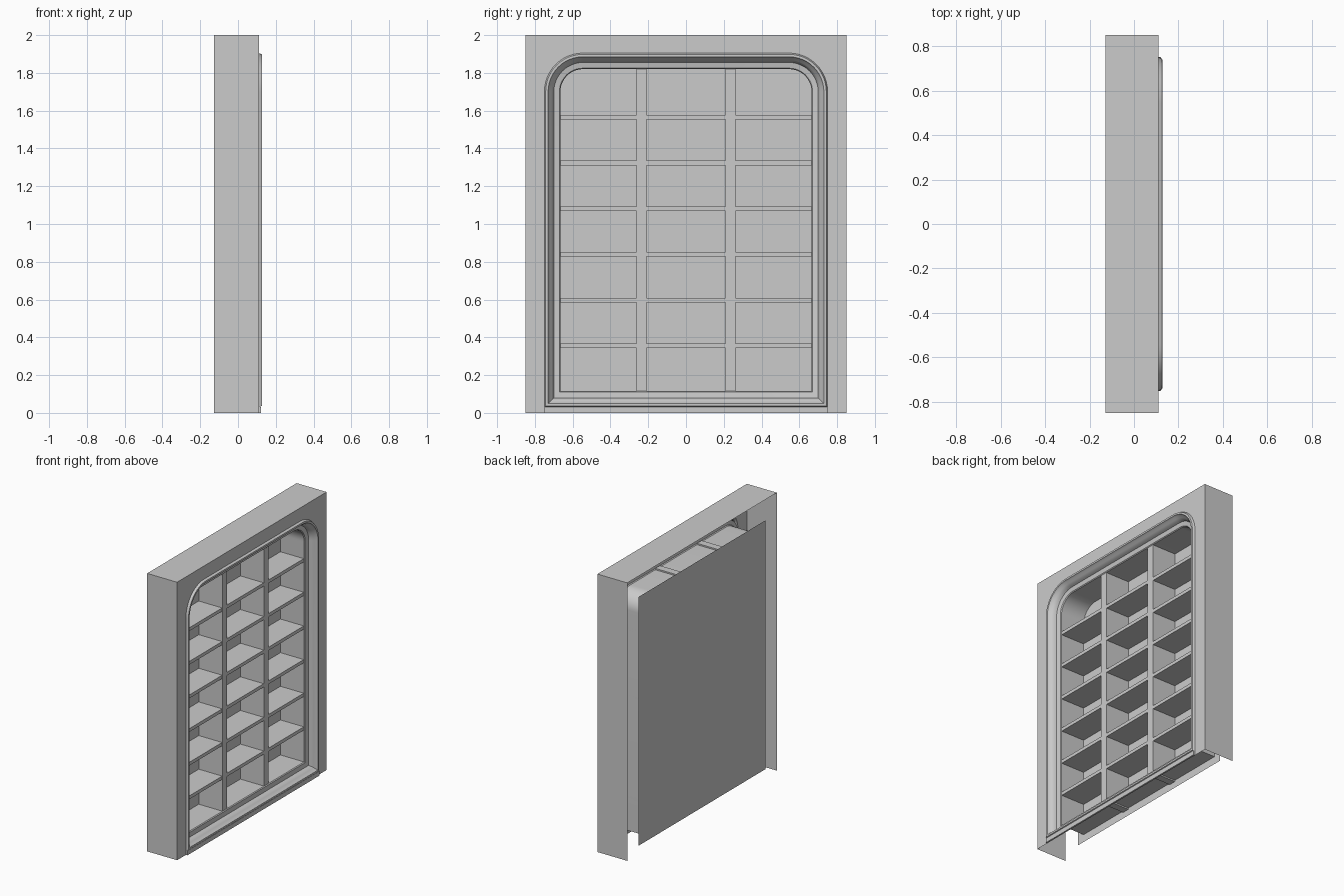
import bpy, math

if "Cube" in bpy.data.objects:
    bpy.data.objects.remove(bpy.data.objects["Cube"])

BACK, FACE, SHELF_FRONT = -0.128, 0.11, 0.06


def make_mesh(name, verts, faces, smooth=False):
    me = bpy.data.meshes.new(name)
    me.from_pydata(verts, [], faces)
    me.update()
    ob = bpy.data.objects.new(name, me)
    bpy.context.collection.objects.link(ob)
    if smooth:
        bpy.ops.object.select_all(action='DESELECT')
        ob.select_set(True)
        bpy.context.view_layer.objects.active = ob
        bpy.ops.object.shade_smooth_by_angle(angle=math.radians(35))
    return ob


def box(name, x0, x1, y0, y1, z0, z1):
    verts = [(x, y, z) for x in (x0, x1) for y in (y0, y1) for z in (z0, z1)]
    faces = [(0, 1, 3, 2), (4, 6, 7, 5), (0, 4, 5, 1),
             (2, 3, 7, 6), (0, 2, 6, 4), (1, 5, 7, 3)]
    return make_mesh(name, verts, faces)


def arch(d, bottom=None, n=12):
    """Round-shouldered opening outline (y, z), grown outward by d."""
    w, top, r = 0.665 + d, 1.82 + d, 0.12 + d
    z0 = 0.115 - d if bottom is None else bottom
    pts = [(-w, z0)]
    for cy, start in ((-w + r, 180), (w - r, 90)):
        for i in range(n + 1):
            a = math.radians(start - 90 * i / n)
            pts.append((cy + r * math.cos(a), top - r + r * math.sin(a)))
    return pts + [(w, z0)]


# front panel with arched opening
outline = arch(0.085, bottom=0) + [(0.85, 0), (0.85, 2), (-0.85, 2), (-0.85, 0)]
make_mesh("front_panel", [(FACE, y, z) for y, z in outline],
          [tuple(reversed(range(len(outline))))])

# outer sides and top, open at back and bottom
path = [(0.85, 0), (0.85, 2), (-0.85, 2), (-0.85, 0)]
verts = [(x, y, z) for y, z in path for x in (BACK, FACE)]
make_mesh("outer_casing", verts,
          [(2 * i, 2 * i + 2, 2 * i + 3, 2 * i + 1) for i in range(3)])


# moulded trim and niche lining: profile (offset, x) swept round the arch
def sweep(name, profile):
    loops = [[(x, y, z) for y, z in arch(d)] for d, x in profile]
    n = len(loops[0])
    faces = [(k * n + i, k * n + (i + 1) % n, (k + 1) * n + (i + 1) % n, (k + 1) * n + i)
             for k in range(len(loops) - 1) for i in range(n)]
    make_mesh(name, [v for lp in loops for v in lp], faces, True)


sweep("niche_lining", [(0, BACK), (0, SHELF_FRONT)])
sweep("arch_trim", [(0, 0.06), (0.005, 0.066), (0.035, 0.072), (0.039, 0.085),
                    (0.048, 0.104), (0.06, 0.114), (0.065, 0.126),
                    (0.071, 0.128), (0.078, 0.126), (0.085, FACE)])
box("sill_base", FACE, 0.122, -0.75, 0.75, 0, 0.032)

# flat back panel
make_mesh("back_panel", [(BACK, y, z) for y, z in
                         ((-0.72, 0.06), (-0.72, 1.85), (0.72, 1.85), (0.72, 0.06))],
          [(0, 1, 2, 3)])

# dividers
for s in (-1, 1):
    y0, y1 = sorted((s * 0.21, s * 0.263))
    box("divider", BACK, SHELF_FRONT, y0, y1, 0.105, 1.83)

# shelves, six per bay
for y0, y1 in ((-0.665, -0.263), (-0.21, 0.21), (0.263, 0.665)):
    for i in range(6):
        z = 0.355 + i * 0.242
        box("shelf", BACK, SHELF_FRONT - 0.002, y0, y1, z - 0.012, z + 0.012)
